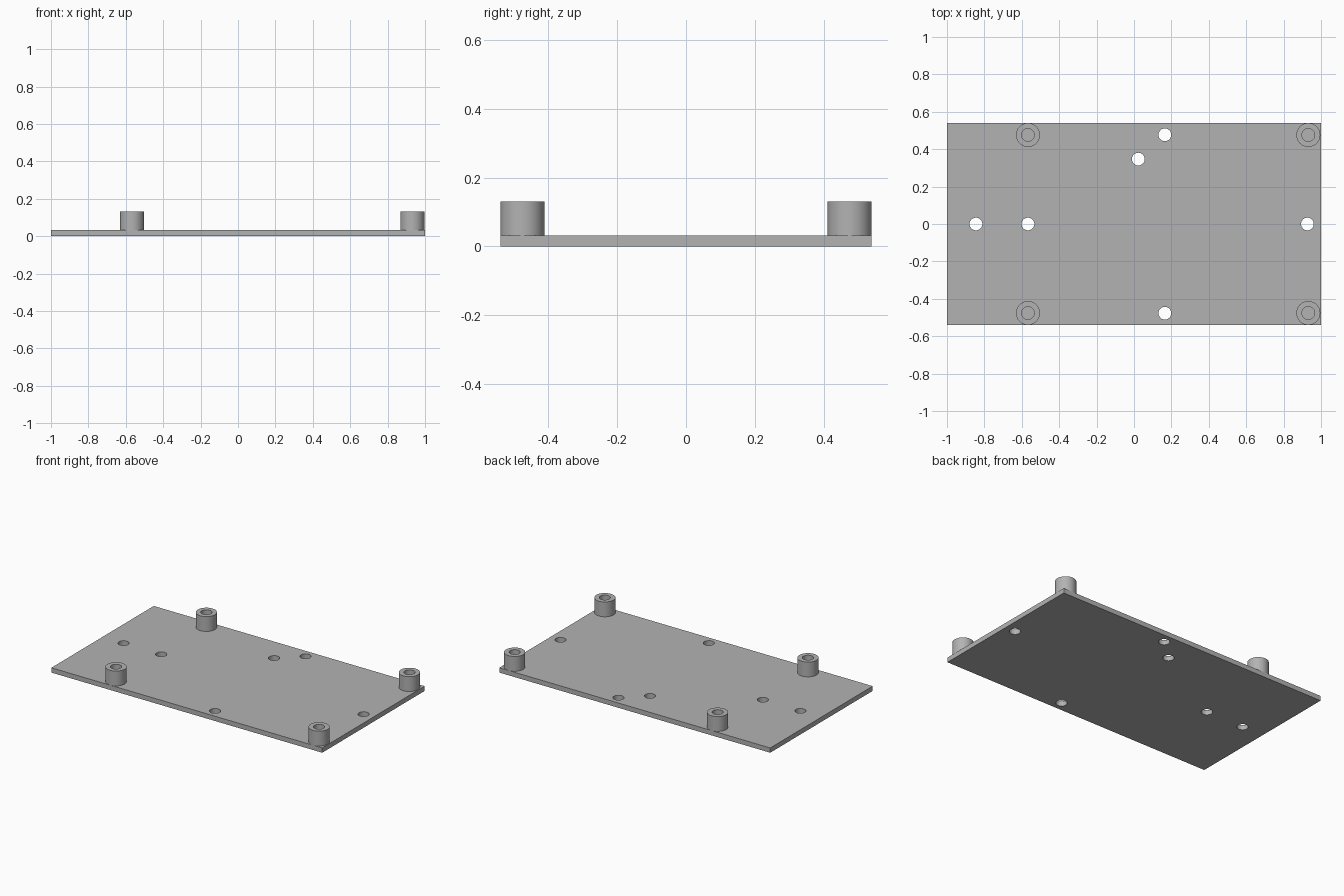
import bpy
import bmesh
import math
from mathutils import Matrix, Vector

if "Cube" in bpy.data.objects:
    bpy.data.objects.remove(bpy.data.objects["Cube"], do_unlink=True)

HALF_X, HALF_Y = 1.0, 0.54
PLATE_TOP, POST_TOP = 0.032, 0.131
POST_R, BORE_R, HOLE_R = 0.064, 0.034, 0.034
SIDES = 48

grey = bpy.data.materials.new("light grey plastic")
grey.use_nodes = True
colour = (0.45, 0.45, 0.45, 1)
grey.diffuse_color = colour
grey.node_tree.nodes["Principled BSDF"].inputs["Base Color"].default_value = colour


def make_object(name, bm):
    bmesh.ops.recalc_face_normals(bm, faces=bm.faces)
    mesh = bpy.data.meshes.new(name)
    bm.to_mesh(mesh)
    bm.free()
    mesh.materials.append(grey)
    obj = bpy.data.objects.new(name, mesh)
    bpy.context.collection.objects.link(obj)
    return obj


def smooth(obj):
    bpy.ops.object.select_all(action='DESELECT')
    obj.select_set(True)
    bpy.context.view_layer.objects.active = obj
    bpy.ops.object.shade_smooth_by_angle(angle=math.radians(30))


# Base plate
bm = bmesh.new()
bmesh.ops.create_cube(bm, size=1, matrix=Matrix.Translation((0, 0, PLATE_TOP / 2))
                      @ Matrix.Diagonal((2 * HALF_X, 2 * HALF_Y, PLATE_TOP, 1)))
plate = make_object("base_plate", bm)

# Through holes cut in the plate
holes = [(-0.845, 0), (-0.567, 0), (0.927, 0),
         (0.165, 0.477), (0.165, -0.477), (0.023, 0.347)]
bm = bmesh.new()
for x, y in holes:
    bmesh.ops.create_cone(bm, cap_ends=True, segments=SIDES, radius1=HOLE_R, radius2=HOLE_R,
                          depth=0.2, matrix=Matrix.Translation((x, y, PLATE_TOP / 2)))
cutter = make_object("hole_cutter", bm)
cutter.hide_render = True

cut = plate.modifiers.new("holes", 'BOOLEAN')
cut.operation = 'DIFFERENCE'
cut.solver = 'EXACT'
cut.object = cutter
bpy.context.view_layer.objects.active = plate
bpy.ops.object.modifier_apply(modifier=cut.name)
bpy.data.objects.remove(cutter, do_unlink=True)
smooth(plate)


# Hollow standoff, turned from its wall section
def standoff(name, x, y):
    bm = bmesh.new()
    section = [(BORE_R, PLATE_TOP), (BORE_R, POST_TOP), (POST_R, POST_TOP), (POST_R, PLATE_TOP)]
    verts = [bm.verts.new((r, 0, z)) for r, z in section]
    edges = [bm.edges.new((verts[i], verts[(i + 1) % 4])) for i in range(4)]
    bmesh.ops.spin(bm, geom=verts + edges, cent=(0, 0, 0), axis=(0, 0, 1),
                   angle=math.tau, steps=SIDES, use_merge=True)
    bmesh.ops.remove_doubles(bm, verts=bm.verts, dist=0.0001)
    bmesh.ops.translate(bm, verts=bm.verts, vec=Vector((x, y, 0)))
    smooth(make_object(name, bm))


for end, x in (("left", 0.932), ("right", -0.567)):
    for side, y in (("front", -0.476), ("back", 0.476)):
        standoff(f"{side}_{end}_standoff", x, y)
